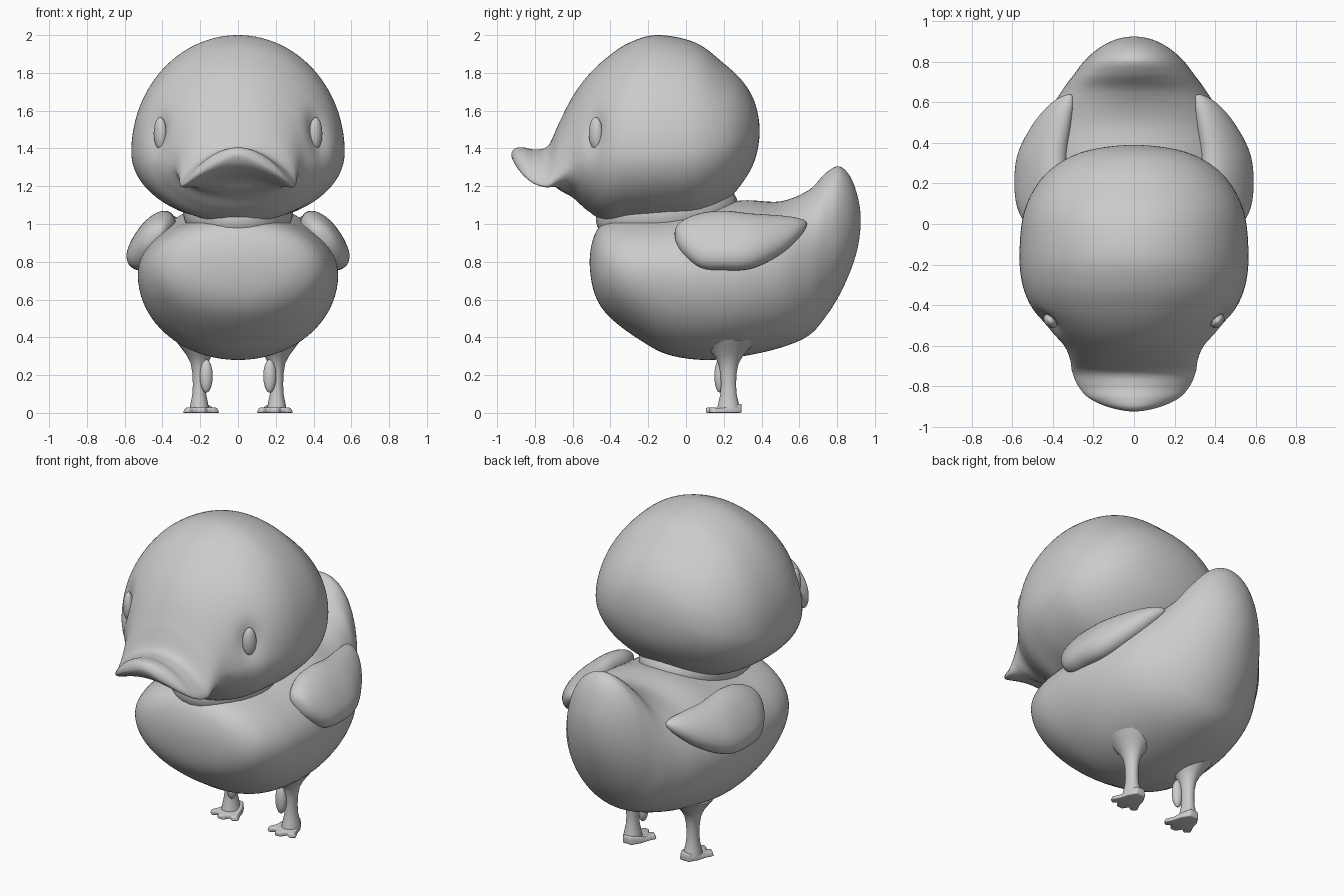
import bpy, bmesh
from math import sin, cos, pi, exp
from mathutils import Matrix, Vector

if "Cube" in bpy.data.objects:
    bpy.data.objects.remove(bpy.data.objects["Cube"])


def finish(name, bm, mirror=False, bevel=0.0):
    bmesh.ops.remove_doubles(bm, verts=bm.verts, dist=1e-5)
    bmesh.ops.recalc_face_normals(bm, faces=bm.faces)
    me = bpy.data.meshes.new(name)
    bm.to_mesh(me)
    bm.free()
    me.shade_smooth()
    ob = bpy.data.objects.new(name, me)
    bpy.context.collection.objects.link(ob)
    if bevel:
        b = ob.modifiers.new("Bevel", 'BEVEL')
        b.width, b.segments = bevel, 3
    if mirror:
        m = ob.modifiers.new("Mirror", 'MIRROR')
        m.use_mirror_merge = False
    return ob


def rings(bm, loops):
    rows = [[bm.verts.new(p) for p in loop] for loop in loops]
    n = len(rows[0])
    for a, b in zip(rows, rows[1:]):
        for i in range(n):
            j = (i + 1) % n
            bm.faces.new((a[i], a[j], b[j], b[i]))


def loft(rows, seg=72, steps=8, lean=0.0):
    """Rows along y: (y, centre x, bottom z, widest z, top z, half width, droop); round ends."""
    k = [(y, cx, zc, zc - lo, hi - zc, w, d) for y, cx, lo, zc, hi, w, d in rows]

    def flip(r):
        return r[:3] + tuple(-v for v in r[3:6]) + r[6:]
    k = [flip(k[1])] + k + [flip(k[-2])]
    loops = []
    for s in range(1, len(k) - 2):
        for q in range(steps + (s == len(k) - 3)):
            t = q / steps
            y, cx, zc, dn, up, w, d = [
                0.5 * (2 * b + (c - a) * t + (2 * a - 5 * b + 4 * c - e) * t * t
                       + (3 * b - a - 3 * c + e) * t ** 3)
                for a, b, c, e in zip(*k[s - 1:s + 3])]
            loop = []
            for i in range(seg):
                u = 2 * pi * i / seg
                dz = sin(u) * (up if sin(u) > 0 else dn)
                loop.append((cx + w * cos(u) - lean * dz, y, zc + dz - d * cos(u) ** 2))
            loops.append(loop)
    bm = bmesh.new()
    rings(bm, loops)
    return bm


def ball(loc, radii, rot=Matrix.Identity(4)):
    bm = bmesh.new()
    m = Matrix.Translation(loc) @ rot @ Matrix.Diagonal((*radii, 1))
    bmesh.ops.create_uvsphere(bm, u_segments=32, v_segments=20, radius=1, matrix=m)
    return bm


# Body with chest and upturned tail
finish("body", loft([
    (-.51, 0, .80, .80, .80, 0, 0),
    (-.495, 0, .67, .79, .91, .20, 0),
    (-.455, 0, .57, .78, .99, .34, 0),
    (-.38, 0, .485, .77, 1.03, .435, 0),
    (-.25, 0, .39, .75, 1.05, .495, 0),
    (-.10, 0, .31, .74, 1.06, .52, 0),
    (.10, 0, .28, .73, 1.09, .53, 0),
    (.30, 0, .30, .73, 1.125, .51, 0),
    (.50, 0, .345, .75, 1.12, .45, 0),
    (.65, 0, .41, .80, 1.18, .36, 0),
    (.74, 0, .51, .87, 1.27, .295, 0),
    (.81, 0, .62, .93, 1.305, .24, 0),
    (.87, 0, .75, .98, 1.25, .17, 0),
    (.91, 0, .88, 1.01, 1.14, .09, 0),
    (.925, 0, 1.02, 1.02, 1.02, 0, 0)]))

# Neck
finish("neck", ball((0, -.10, 1.06), (.29, .38, .20), Matrix.Rotation(.12, 4, 'X')))

# Head flowing into an arched beak
head = loft([
    (.39, 0, 1.49, 1.49, 1.49, 0, 0),
    (.365, 0, 1.34, 1.48, 1.64, .22, 0),
    (.30, 0, 1.22, 1.45, 1.755, .37, 0),
    (.20, 0, 1.11, 1.42, 1.85, .475, 0),
    (.05, 0, 1.03, 1.39, 1.96, .545, 0),
    (-.15, 0, 1.01, 1.38, 2.0, .565, 0),
    (-.30, 0, 1.01, 1.38, 1.96, .55, 0),
    (-.42, 0, 1.01, 1.37, 1.88, .50, 0),
    (-.52, 0, 1.07, 1.35, 1.785, .42, 0),
    (-.60, 0, 1.14, 1.33, 1.675, .345, .01),
    (-.67, 0, 1.18, 1.31, 1.54, .315, .05),
    (-.73, 0, 1.23, 1.31, 1.415, .305, .10),
    (-.80, 0, 1.26, 1.32, 1.395, .275, .10),
    (-.86, 0, 1.285, 1.335, 1.405, .22, .07),
    (-.905, 0, 1.32, 1.355, 1.40, .12, .03),
    (-.925, 0, 1.365, 1.365, 1.365, 0, 0)], seg=112)
out = Vector((.78, -.62, .05)).normalized()
for v in head.verts:  # eye sockets
    s = 1 if v.co.x > 0 else -1
    dx, dy, dz = abs(v.co.x) - .42, v.co.y + .485, v.co.z - 1.48
    f = .035 * exp(-((dx * dx + dy * dy) / .0045 + dz * dz / .011))
    v.co -= Vector((out.x * s, out.y, out.z)) * f
finish("head_and_beak", head)

# Eyes
finish("eyes", ball((.412, -.478, 1.48), (.03, .04, .085), Matrix.Rotation(-.67, 4, 'Z')), True)

# Wings
finish("wings", loft([
    (-.06, .42, .95, .95, .95, 0, 0),
    (-.03, .44, .86, .94, 1.01, .06, 0),
    (.07, .455, .77, .90, 1.055, .105, 0),
    (.20, .465, .755, .88, 1.07, .115, 0),
    (.35, .45, .765, .90, 1.055, .11, 0),
    (.50, .40, .84, .94, 1.045, .085, 0),
    (.60, .35, .93, .98, 1.03, .05, 0),
    (.64, .32, 1.0, 1.0, 1.0, 0, 0)], seg=40, steps=6, lean=.4), True)

# Legs, flared into the belly
leg = bmesh.new()
profile = [(.15, .385), (.11, .34), (.075, .30), (.053, .26), (.043, .21), (.04, .15),
           (.043, .10), (.052, .06), (.06, .025)]
rings(leg, [[(.205 + r * .85 * cos(2 * pi * i / 24), .225 + r * sin(2 * pi * i / 24), z)
             for i in range(24)] for r, z in profile])
finish("legs", leg, True)

# Small pegs beside the legs
finish("leg_pegs", ball((.168, .18, .195), (.034, .03, .088)), True)

# Webbed three-toed feet
foot = bmesh.new()
outline = [(-.03, .09), (.03, .09), (.06, .04), (.075, -.01), (.10, -.06), (.07, -.085), (.04, -.065),
           (.02, -.10), (-.02, -.10), (-.04, -.065), (-.07, -.085), (-.10, -.06), (-.075, -.01), (-.06, .04)]
base = foot.faces.new([foot.verts.new((.195 + x, .205 + y, 0)) for x, y in outline])
top = bmesh.ops.extrude_face_region(foot, geom=[base])
for v in [g for g in top["geom"] if isinstance(g, bmesh.types.BMVert)]:
    v.co.z = .028 + max(0, v.co.y - .19) * .2
    v.co.x = .195 + (v.co.x - .195) * .85
finish("feet", foot, True, .008)
